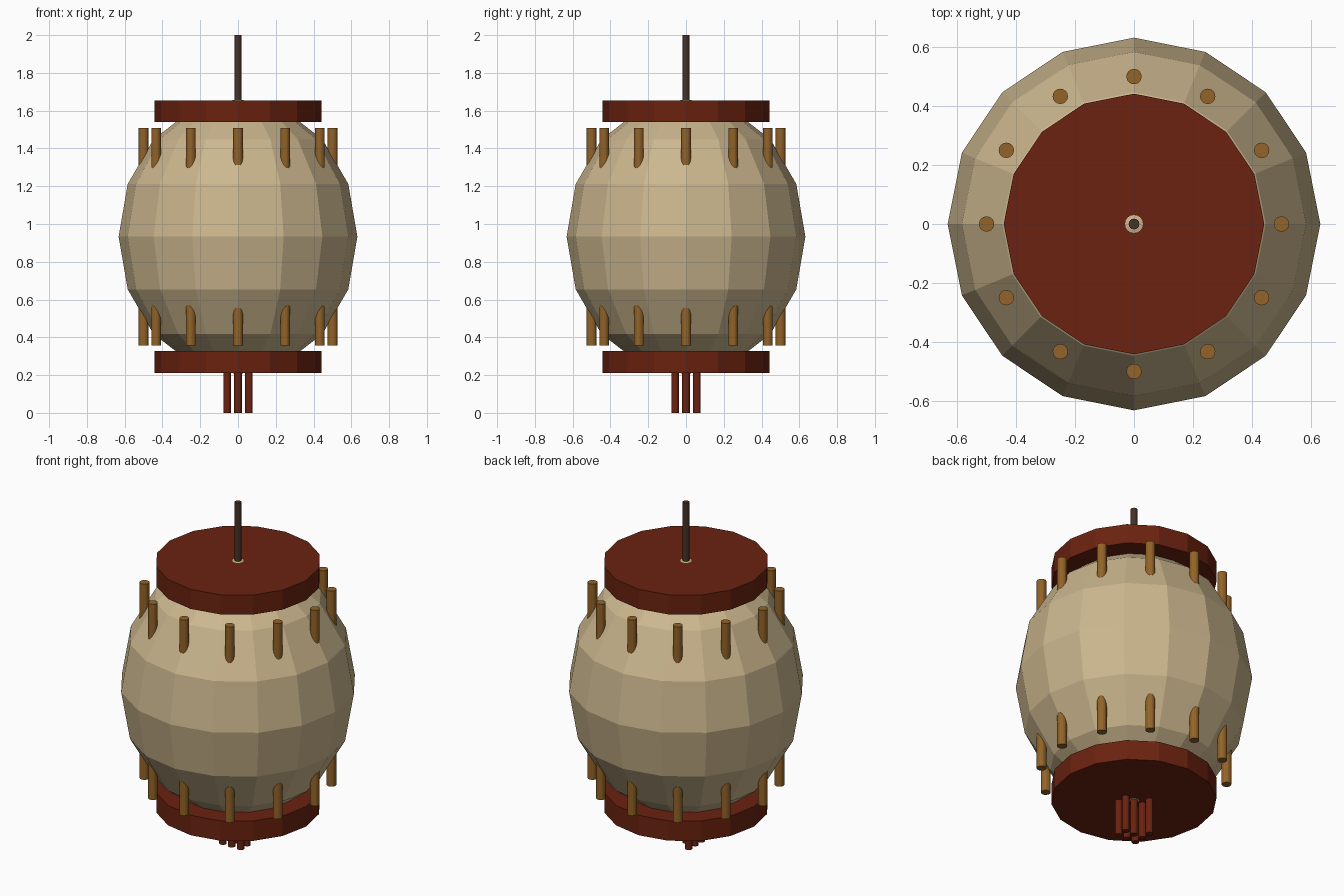
import bpy
import math

if "Cube" in bpy.data.objects:
    bpy.data.objects.remove(bpy.data.objects["Cube"])


def material(name, rgb):
    m = bpy.data.materials.new(name)
    m.diffuse_color = (*rgb, 1.0)
    m.use_nodes = True
    m.node_tree.nodes["Principled BSDF"].inputs["Base Color"].default_value = m.diffuse_color
    return m


CREAM = material("cream paper", (0.60, 0.47, 0.27))
RED = material("dark red", (0.145, 0.016, 0.005))
OCHRE = material("ochre wood", (0.29, 0.125, 0.021))
BROWN = material("dark brown", (0.061, 0.032, 0.020))


def rod(name, x, y, z0, z1, radius, sides, mat):
    bpy.ops.mesh.primitive_cylinder_add(
        vertices=sides, radius=radius, depth=z1 - z0,
        location=(x, y, (z0 + z1) / 2))
    ob = bpy.context.object
    ob.name = name
    ob.data.materials.append(mat)
    return ob


MID = 0.933

# Paper body: stretched low-poly sphere, poles just pierce the caps
bpy.ops.mesh.primitive_uv_sphere_add(segments=16, ring_count=8, radius=1,
                                     location=(0, 0, MID))
body = bpy.context.object
body.name = "paper_body"
body.scale = (0.632, 0.632, 0.729)
body.data.materials.append(CREAM)

# Caps
rod("top_cap", 0, 0, 1.54, 1.655, 0.442, 16, RED)
rod("bottom_cap", 0, 0, 0.21, 0.327, 0.442, 16, RED)

# Ribs running through the body, showing at both ends
for i in range(12):
    a = math.tau * i / 12
    rod(f"rib_{i + 1}", 0.5 * math.cos(a), 0.5 * math.sin(a),
        0.358, 1.508, 0.026, 16, OCHRE)

# Hanging rod
rod("hanging_rod", 0, 0, 1.60, 2.0, 0.018, 16, BROWN)

# Tassel strands: seven, filling a three by three grid row by row
for i in range(7):
    rod(f"tassel_strand_{i + 1}", (i % 3 - 1) * 0.058, (i // 3 - 1) * 0.058,
        0.0, 0.22, 0.02, 12, RED)
